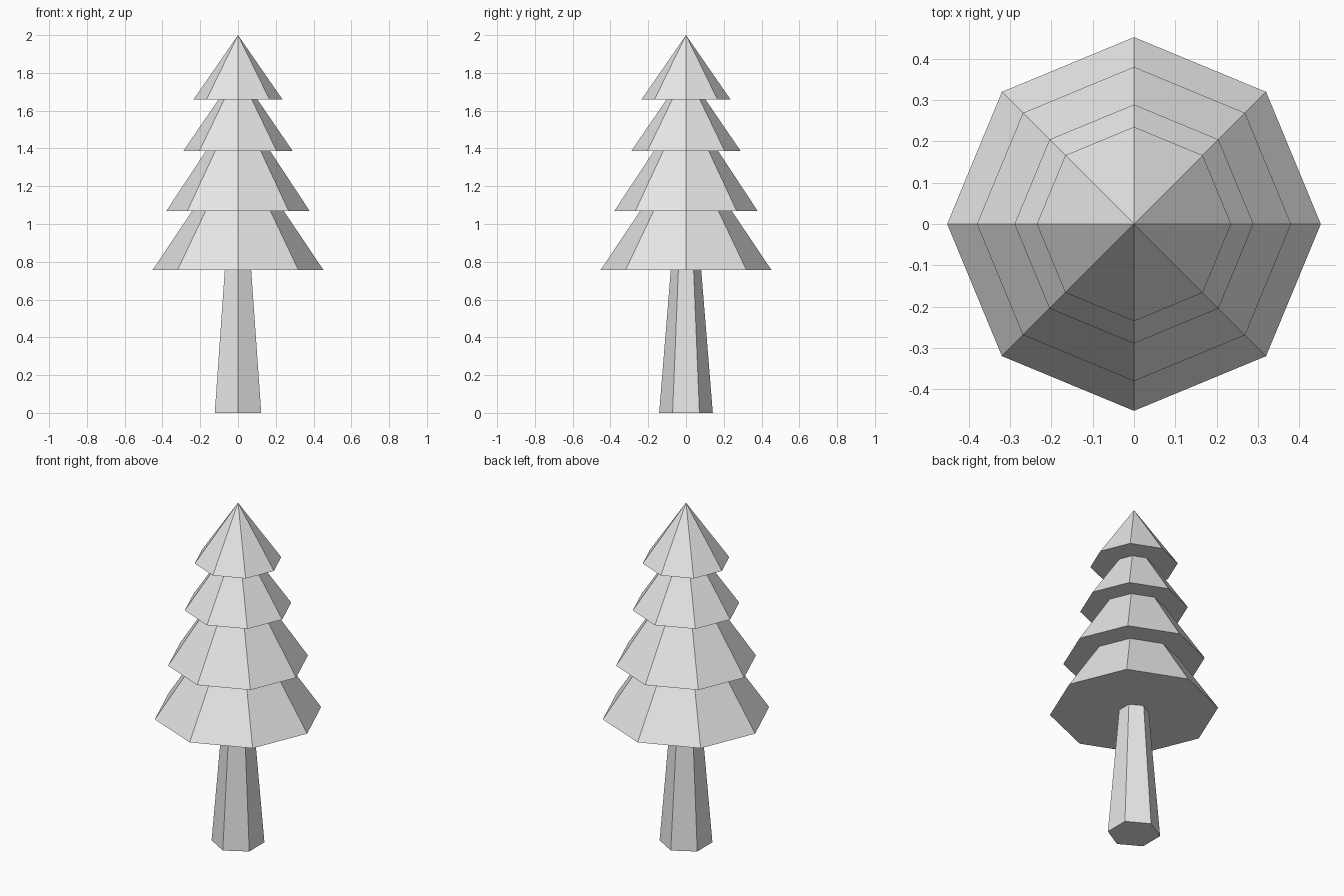
import bpy

# Remove the default object
cube = bpy.data.objects.get("Cube")
if cube:
    bpy.data.objects.remove(cube, do_unlink=True)

# Single plain colour
grey = bpy.data.materials.new("light_grey")
grey.use_nodes = True
grey.diffuse_color = (0.8, 0.8, 0.8, 1)
shader = next(n for n in grey.node_tree.nodes if n.type == "BSDF_PRINCIPLED")
shader.inputs["Base Color"].default_value = grey.diffuse_color


def cone(name, sides, bottom, top, z0, z1):
    """Flat-faced upright cone with a corner pointing to the back."""
    bpy.ops.mesh.primitive_cone_add(
        vertices=sides, radius1=bottom, radius2=top,
        depth=z1 - z0, location=(0, 0, (z0 + z1) / 2))
    obj = bpy.context.object
    obj.name = obj.data.name = name
    obj.data.materials.append(grey)
    return obj


# Tapered six-sided trunk, its top tucked into the lowest tier
cone("trunk", 6, 0.142, 0.073, 0, 0.85)

# Eight-sided foliage tiers: name, radius, base height, tip height
tiers = [
    ("bottom_foliage", 0.452, 0.757, 1.43),
    ("lower_foliage", 0.38, 1.068, 1.645),
    ("upper_foliage", 0.289, 1.387, 1.81),
    ("top_foliage", 0.235, 1.66, 2.0),
]
for name, radius, base, tip in tiers:
    cone(name, 8, radius, 0, base, tip)
